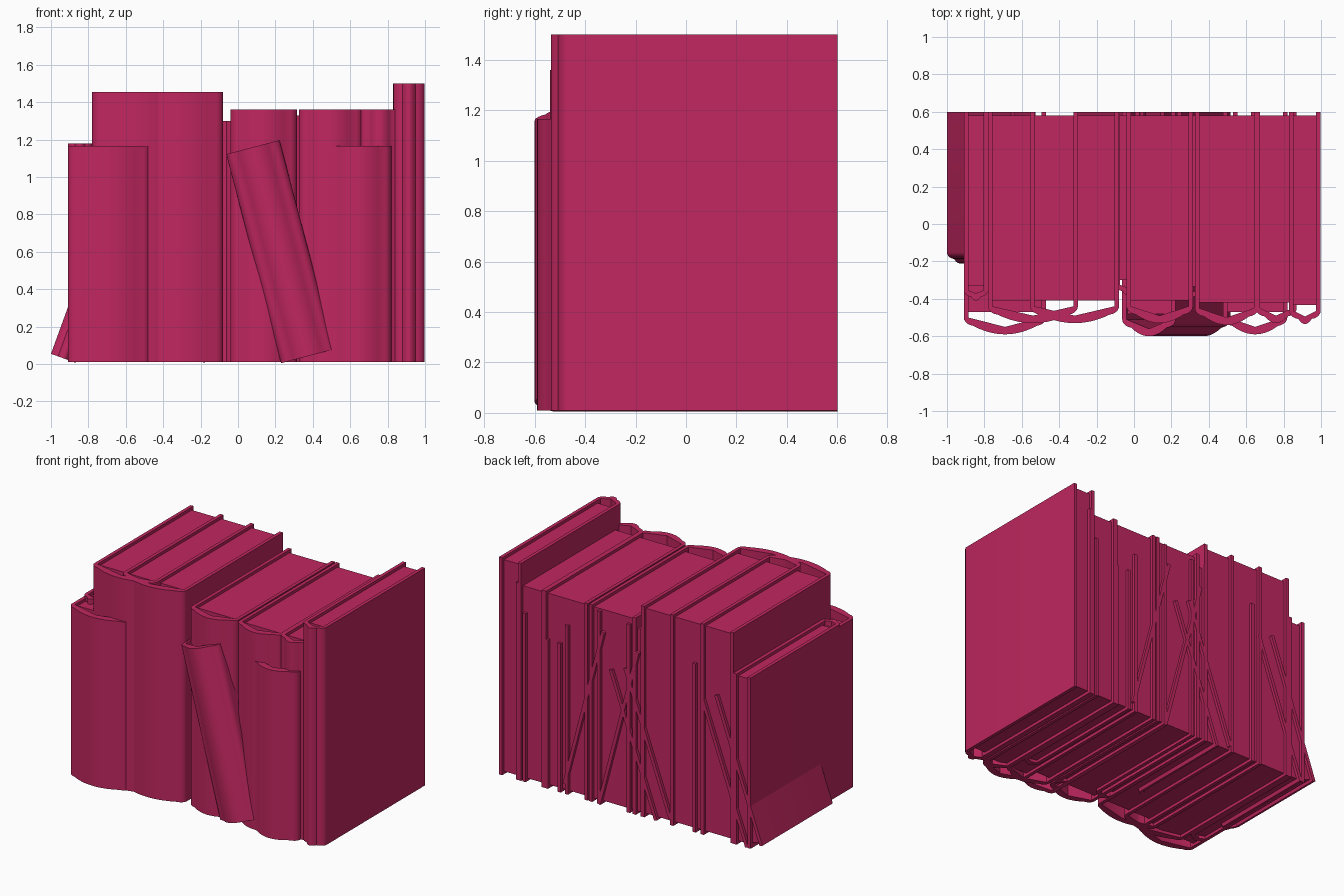
import bpy, bmesh, math
from mathutils import Matrix

if "Cube" in bpy.data.objects:
    bpy.data.objects.remove(bpy.data.objects["Cube"])

mat = bpy.data.materials.new("cover_red")
mat.diffuse_color = (0.53, 0.02, 0.115, 1)
mat.use_nodes = True
mat.node_tree.nodes["Principled BSDF"].inputs["Base Color"].default_value = mat.diffuse_color
BACK = 0.6        # all books line up at the back
T = 0.024         # cover board thickness
GAP = 0.02        # page block inset


def extrude_profile(name, pts, z0, z1, matrix):
    bm = bmesh.new()
    face = bm.faces.new([bm.verts.new((x, y, z0)) for x, y in pts])
    ext = bmesh.ops.extrude_face_region(bm, geom=[face])
    top = [v for v in ext["geom"] if isinstance(v, bmesh.types.BMVert)]
    bmesh.ops.translate(bm, vec=(0, 0, z1 - z0), verts=top)
    bmesh.ops.recalc_face_normals(bm, faces=bm.faces)
    me = bpy.data.meshes.new(name)
    bm.to_mesh(me)
    bm.free()
    me.materials.append(mat)
    ob = bpy.data.objects.new(name, me)
    bpy.context.collection.objects.link(ob)
    ob.matrix_world = matrix
    bpy.ops.object.select_all(action='DESELECT')
    ob.select_set(True)
    bpy.context.view_layer.objects.active = ob
    bpy.ops.object.shade_smooth_by_angle(angle=math.radians(35))


def book(name, x, z, w, h, front, lean=0):
    """x, z: lower left corner; w, h: width and height; lean in degrees to the right."""
    m = Matrix.Translation((x, 0, z)) @ Matrix.Rotation(math.radians(lean), 4, 'Y')
    bulge = min(0.045, w * 0.16)      # gentle curve of the spine
    r = min(0.06, w * 0.35)           # rounded shoulder
    shoulder = front + bulge
    # outer half outline: back edge, shoulder, then spine to the middle
    half = [(0, BACK)]
    for i in range(6):
        a = math.radians(80 * i / 5)
        half.append((r * (1 - math.cos(a)), shoulder + r * 0.75 - r * 0.75 * math.sin(a)))
    x0, y0 = half[-1]
    for i in range(1, 6):
        s = i / 5
        half.append((x0 + (w / 2 - x0) * s, front + (y0 - front) * (1 - s) ** 2))
    right = [(w - px, py) for px, py in reversed(half[:-1])]
    corner = shoulder + r * 0.75
    inner = [(w - T, BACK), (w - T, corner), (w / 2, front + 0.04),
             (T, corner), (T, BACK)]
    extrude_profile(name + "_cover", half + right + inner, 0, h, m)
    # page block
    pf = front + bulge + r + 0.015
    pages = [(T, pf), (w - T, pf), (w - T, BACK - GAP), (T, BACK - GAP)]
    extrude_profile(name + "_pages", pages, GAP, h - GAP, m)


BOOKS = [
    # upright books
    ("short_thick_book", -0.91, 0.01, 0.44, 1.155, -0.59),
    ("tall_thick_book_1", -0.78, 0.01, 0.48, 1.445, -0.53),
    ("tall_thick_book_2", -0.555, 0.01, 0.475, 1.445, -0.53),
    ("medium_book_1", -0.04, 0.01, 0.355, 1.35, -0.53),
    ("medium_book_2", 0.325, 0.01, 0.34, 1.35, -0.54),
    ("medium_book_3", 0.65, 0.01, 0.22, 1.35, -0.53),
    ("short_medium_book", 0.475, 0.01, 0.345, 1.155, -0.59),
    ("tallest_thin_book", 0.83, 0.01, 0.168, 1.49, -0.535),
    # small thin books standing further back
    ("thin_book_left", -0.91, 0.01, 0.13, 1.17, -0.41),
    ("thin_book_middle", -0.1, 0.01, 0.13, 1.29, -0.38),
    ("thin_book_right", 0.23, 0.01, 0.12, 1.32, -0.41),
    ("thin_book_low", 0.53, 0.01, 0.12, 1.02, -0.35),
    # leaning books
    ("leaning_book_front", 0.23, 0.005, 0.295, 1.155, -0.6, -14.7),
    ("leaning_book_left", -1.0, 0.055, 0.14, 1.0, -0.21, 20),
    ("leaning_book_middle", -0.31, 0.055, 0.14, 1.0, -0.21, 20),
]
for b in BOOKS:
    book(*b)
